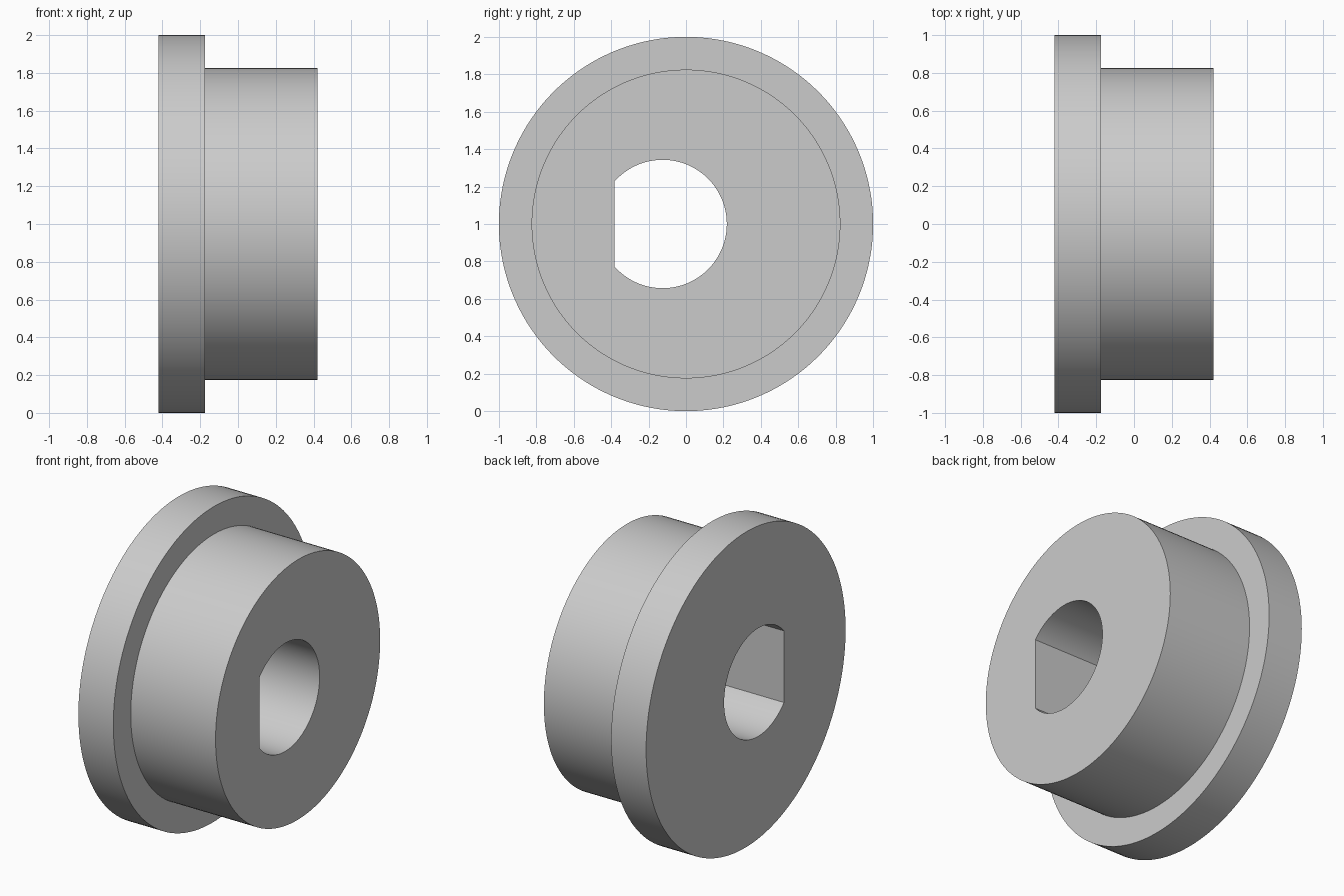
import bpy, bmesh, math

cube = bpy.data.objects.get("Cube")
if cube:
    bpy.data.objects.remove(cube)

# Dimensions: the bushing lies along x, its axis at height 1
BACK, STEP, FRONT = -0.42, -0.175, 0.42
FLANGE_R, HUB_R = 1.0, 0.825
BORE_R, BORE_Y, FLAT = 0.343, -0.125, 0.257

# Shared angles, with a vertex exactly on each corner of the D-shaped bore
corner = math.acos(-FLAT / BORE_R)
ARC, CHORD = 110, 34
angles = [-corner + 2 * corner * i / ARC for i in range(ARC)]
angles += [corner + (2 * math.pi - 2 * corner) * i / CHORD for i in range(CHORD)]


def round_ring(bm, x, radius):
    return [bm.verts.new((x, radius * math.cos(a), 1 + radius * math.sin(a)))
            for a in angles]


def bore_ring(bm, x):
    ring = []
    for i, a in enumerate(angles):
        r = BORE_R if i <= ARC else -FLAT / math.cos(a)
        ring.append(bm.verts.new((x, BORE_Y + r * math.cos(a), 1 + r * math.sin(a))))
    return ring


# Loft flange, shoulder, hub and bore into one closed solid
bm = bmesh.new()
rings = [bore_ring(bm, BACK), round_ring(bm, BACK, FLANGE_R),
         round_ring(bm, STEP, FLANGE_R), round_ring(bm, STEP, HUB_R),
         round_ring(bm, FRONT, HUB_R), bore_ring(bm, FRONT)]
n = len(angles)
for k, ring in enumerate(rings):
    following = rings[(k + 1) % len(rings)]
    for i in range(n):
        j = (i + 1) % n
        bm.faces.new((ring[i], ring[j], following[j], following[i]))
bmesh.ops.recalc_face_normals(bm, faces=bm.faces)

mesh = bpy.data.meshes.new("flanged_bushing")
bm.to_mesh(mesh)
bm.free()
bushing = bpy.data.objects.new("flanged_bushing", mesh)
bpy.context.collection.objects.link(bushing)

# Plain grey material
grey = bpy.data.materials.new("light_grey")
grey.use_nodes = True
colour = (0.6, 0.6, 0.6, 1)
grey.diffuse_color = colour
grey.node_tree.nodes["Principled BSDF"].inputs["Base Color"].default_value = colour
mesh.materials.append(grey)

# Smooth round walls, crisp rims
bpy.ops.object.select_all(action="DESELECT")
bushing.select_set(True)
bpy.context.view_layer.objects.active = bushing
bpy.ops.object.shade_smooth_by_angle(angle=math.radians(30))
